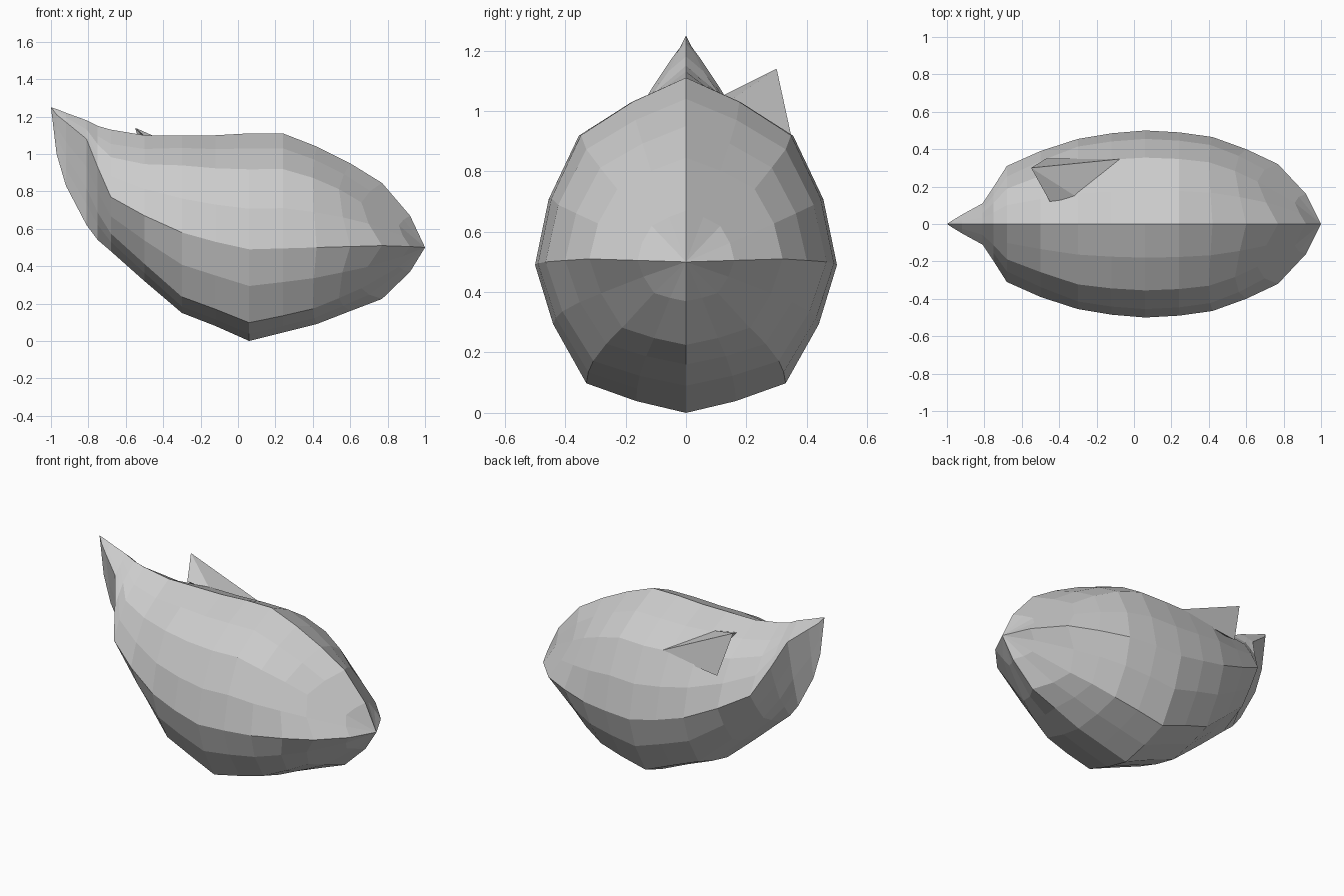
import bpy
import bmesh

cube = bpy.data.objects.get("Cube")
if cube:
    bpy.data.objects.remove(cube, do_unlink=True)

# Single plain grey surface
grey = bpy.data.materials.new("plain_grey")
grey.use_nodes = True
colour = (0.6, 0.6, 0.6, 1)
grey.diffuse_color = colour
grey.node_tree.nodes["Principled BSDF"].inputs["Base Color"].default_value = colour


def finish(name, bm):
    """Turn a bmesh into a flat-shaded object with outward normals."""
    bmesh.ops.recalc_face_normals(bm, faces=bm.faces)
    mesh = bpy.data.meshes.new(name)
    bm.to_mesh(mesh)
    bm.free()
    mesh.materials.append(grey)
    obj = bpy.data.objects.new(name, mesh)
    bpy.context.scene.collection.objects.link(obj)
    return obj


# Body stations: x, top, side ridge, keel, half width,
# fullness of the section (0 = straight flanks), setback of its corners
stations = [
    (-.97, 1.24, 1.21, 1.0, .02, 0, 0),
    (-.92, 1.22, 1.17, .83, .05, 0, 0),
    (-.81, 1.18, 1.08, .62, .11, .1, 0),
    (-.75, 1.15, .93, .54, .2, .3, 0),
    (-.68, 1.13, .77, .48, .31, .5, 0),
    (-.5, 1.1, .67, .32, .39, .75, 0),
    (-.3, 1.1, .58, .15, .455, 1, 0),
    (-.12, 1.1, .53, .08, .485, 1, 0),
    (.06, 1.11, .49, 0, .5, 1, 0),
    (.24, 1.11, .495, .045, .49, 1, 0),
    (.42, 1.04, .5, .09, .465, 1, .02),
    (.6, .95, .505, .16, .4, 1, .06),
    (.77, .845, .51, .225, .32, 1, .11),
    (.92, .67, .505, .37, .16, 1, .06),
]
# Half cross-section from crown to keel: share of width, share of height
section = [(0, 1), (.36, .87), (.71, .69), (.91, .35), (1, 0),
           (.88, -.4), (.66, -.8), (.33, -.92), (0, -1)]
outline = section + [(-y, h) for y, h in reversed(section[1:-1])]


def build_body():
    bm = bmesh.new()
    rings = []
    for x, top, mid, keel, width, full, setback in stations:
        ring = []
        for y, h in outline:
            # Less full sections pull in towards a straight-sided diamond
            reach = abs(y) + abs(h)
            scale = full + (1 - full) / reach
            z = mid + h * scale * (top - mid if h > 0 else mid - keel)
            corner = min(1, (reach - 1) / .4)
            ring.append(bm.verts.new((x - setback * corner, y * scale * width, z)))
        rings.append(ring)
    count = len(outline)
    # Skin between neighbouring rings
    for a, b in zip(rings, rings[1:]):
        for i in range(count):
            j = (i + 1) % count
            bm.faces.new((a[i], a[j], b[j], b[i]))
    # Pointed ends
    for ring, point in ((rings[0], (-1, 0, 1.25)), (rings[-1], (1, 0, .5))):
        tip = bm.verts.new(point)
        for i in range(count):
            bm.faces.new((ring[i], ring[(i + 1) % count], tip))
    return finish("body", bm)


def build_ear():
    """Hooded flap on one side, hollow towards the pointed end."""
    bm = bmesh.new()
    apex, inner, hollow, outer, back, crown = [bm.verts.new(p) for p in (
        (-.55, .3, 1.14), (-.45, .12, 1.05), (-.4, .22, .96),
        (-.47, .35, .86), (-.05, .35, .91), (-.3, .14, 1.03))]
    loop = (inner, hollow, outer, back, crown)
    for a, b in zip(loop, loop[1:] + loop[:1]):
        bm.faces.new((a, b, apex))
    bm.faces.new(reversed(loop))
    return finish("ear_flap", bm)


build_body()
build_ear()
